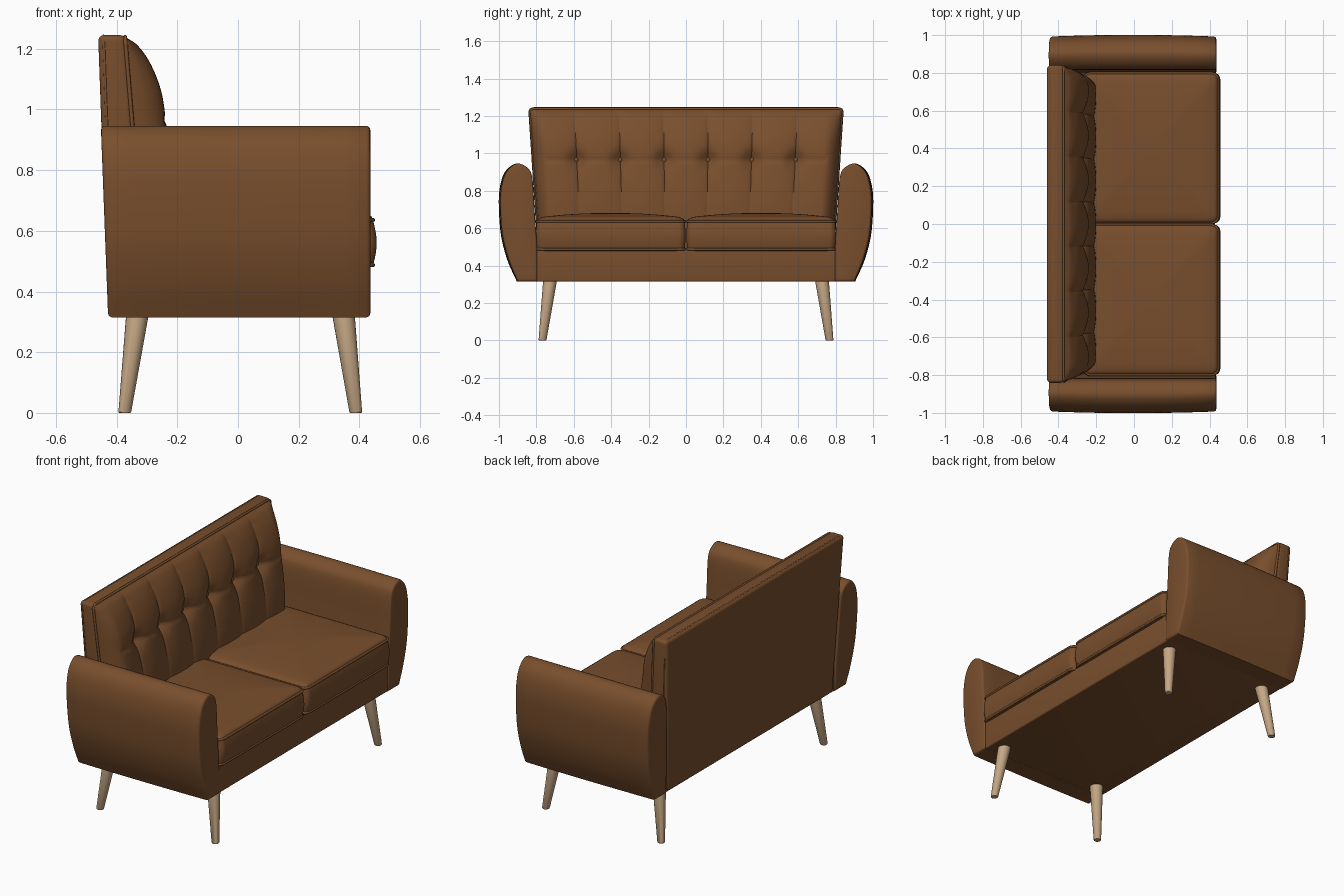
import bpy, bmesh, math
from mathutils import Vector

if "Cube" in bpy.data.objects:
    bpy.data.objects.remove(bpy.data.objects["Cube"])


def material(name, rgb):
    m = bpy.data.materials.new(name)
    m.diffuse_color = (*rgb, 1)
    m.use_nodes = True
    m.node_tree.nodes["Principled BSDF"].inputs["Base Color"].default_value = m.diffuse_color
    return m


LEATHER = material("brown leather", (0.19, 0.077, 0.026))
WOOD = material("pale wood", (0.56, 0.39, 0.235))


def finish(bm, name, mat, angle=40):
    bmesh.ops.recalc_face_normals(bm, faces=bm.faces)
    me = bpy.data.meshes.new(name)
    bm.to_mesh(me)
    bm.free()
    ob = bpy.data.objects.new(name, me)
    bpy.context.collection.objects.link(ob)
    me.materials.append(mat)
    bpy.ops.object.select_all(action='DESELECT')
    ob.select_set(True)
    bpy.context.view_layer.objects.active = ob
    bpy.ops.object.shade_smooth_by_angle(angle=math.radians(angle))
    return ob


def catmull(pts, n):
    """Smooth open curve through 2D points."""
    P = [Vector(p) for p in pts]
    P = [2 * P[0] - P[1]] + P + [2 * P[-1] - P[-2]]
    out = []
    for i in range(1, len(P) - 2):
        a, b, c, d = P[i - 1:i + 3]
        for k in range(n):
            t = k / n
            out.append(0.5 * (2 * b + (c - a) * t + (2 * a - 5 * b + 4 * c - d) * t * t
                              + (3 * b - a - 3 * c + d) * t ** 3))
    return out + [P[-2]]


def loft(bm, rings, closed=True):
    vs = [[bm.verts.new(p) for p in r] for r in rings]
    n = len(vs[0])
    for a, b in zip(vs, vs[1:]):
        for i in range(n if closed else n - 1):
            j = (i + 1) % n
            bm.faces.new((a[i], a[j], b[j], b[i]))
    return vs


def tube(name, pts, r, mat, cyclic):
    """Piping cord along a path."""
    bm = bmesh.new()
    rings, n = [], len(pts)
    for i, p in enumerate(pts):
        a = pts[(i - 1) % n] if cyclic or i else p
        b = pts[(i + 1) % n] if cyclic or i < n - 1 else p
        t = (b - a).normalized()
        ref = Vector((0, 0, 1)) if abs(t.z) < 0.8 else Vector((1, 0, 0))
        if not cyclic:
            ref = Vector((1, 0, 0))
        u = t.cross(ref).normalized()
        w = t.cross(u)
        rings.append([p + r * (u * math.cos(k * math.pi / 4) + w * math.sin(k * math.pi / 4))
                      for k in range(8)])
    loft(bm, rings + ([rings[0]] if cyclic else []))
    finish(bm, name, mat, 80)


def hexa(name, corners, bevel, mat):
    """Bevelled block from 8 corners (bottom 4, top 4)."""
    bm = bmesh.new()
    v = [bm.verts.new(c) for c in corners]
    for f in ((0, 1, 2, 3), (4, 5, 6, 7), (0, 1, 5, 4), (1, 2, 6, 5), (2, 3, 7, 6), (3, 0, 4, 7)):
        bm.faces.new([v[i] for i in f])
    bmesh.ops.recalc_face_normals(bm, faces=bm.faces)
    bmesh.ops.bevel(bm, geom=bm.edges[:], offset=bevel, segments=4, profile=0.5, affect='EDGES')
    finish(bm, name, mat)


# Seat base
hexa("seat_base", [(x, y, z) for z in (0.315, 0.49)
                   for x, y in ((-0.42, -0.8), (0.43, -0.8), (0.43, 0.8), (-0.42, 0.8))], 0.008, LEATHER)


# Back panel, leaning and widening upwards
def half_w(z):
    return 0.842 - 0.066 * (1.245 - z)


def panel_x(z):
    return -0.37 + 0.083 * (1.245 - z)


def rear_x(z):
    return -0.461 + 0.036 * (1.245 - z)


hexa("back_panel", [(x, s * half_w(z), z) for z in (0.315, 1.245)
                    for x, s in ((rear_x(z), -1), (panel_x(z), -1), (panel_x(z), 1), (rear_x(z), 1))],
     0.02, LEATHER)


# Piping around both edges of the back panel
def panel_path(fx, inset):
    path = []
    zt = 1.245 - inset
    for s in (-1, 1):
        side = [(s * (half_w(z) - inset), z) for z in (0.33, 0.6, 0.9, zt - 0.025)]
        w = half_w(zt) - inset
        side += [(s * (w - 0.025 + 0.025 * math.cos(a)), zt - 0.025 + 0.025 * math.sin(a))
                 for a in (math.pi / 8, math.pi / 4, math.pi * 3 / 8, math.pi / 2)]
        path += side if s < 0 else side[::-1]
    return [Vector((fx(z), y, z)) for y, z in path]


tube("back_front_piping", panel_path(lambda z: panel_x(z) - 0.003, 0.006), 0.007, LEATHER, False)
tube("back_rear_piping", panel_path(lambda z: rear_x(z) + 0.018, 0.003), 0.005, LEATHER, False)

# Tufted back cushion: seven pillows between six buttons
BUTTON_Z, STEP = 0.965, 0.236
BUTTON_Y = [(i - 2.5) * STEP for i in range(6)]


def tuft(y, z):
    pillow = abs(math.sin(math.pi * (y / STEP + 0.5))) ** 0.6
    fade = 0.5 + 0.5 * math.exp(-((z - BUTTON_Z) / 0.2) ** 2)
    d = 0.024 * (1 - pillow) * fade
    d += 0.006 * math.exp(-((z - BUTTON_Z) / 0.012) ** 2) * (abs(y) < 0.76)
    for b in BUTTON_Y:
        r2 = (y - b) ** 2 + (z - BUTTON_Z) ** 2
        d += 0.026 * math.exp(-r2 / 0.045 ** 2)
    return d


profile = catmull([(0.45, -0.205), (0.65, -0.2), (0.8, -0.21), (0.95, -0.235), (1.06, -0.253),
                   (1.15, -0.288), (1.21, -0.33), (1.238, -0.37)], 10)
NY = 210
rows = [[(panel_x(0.45), (2 * i / NY - 1) * 0.79, 0.45) for i in range(NY + 1)]]
for z, x in profile:
    row = []
    for i in range(NY + 1):
        t = 2 * i / NY - 1
        y = t * (half_w(z) - 0.006)
        e = min(1, (1 - abs(t)) / 0.1)
        e = math.sqrt(max(0, 1 - (1 - e) ** 2))
        base = panel_x(z) - 0.002
        depth = max(0, x - base - tuft(t * 0.826, z) * min(1, (1.245 - z) / 0.06))
        row.append((base + depth * e, y, z))
    rows.append(row)
bm = bmesh.new()
loft(bm, rows, closed=False)
finish(bm, "back_cushion", LEATHER, 60)

# Buttons
for b in BUTTON_Y:
    bm = bmesh.new()
    bmesh.ops.create_uvsphere(bm, u_segments=16, v_segments=10, radius=0.014)
    for v in bm.verts:
        v.co = Vector((v.co.x * 0.6 - 0.289, v.co.y + b * 1.0, v.co.z + BUTTON_Z))
    finish(bm, "back_button", LEATHER, 80)


# Seat cushions: rounded plan, bulging sides, crowned top, piped seams
def plan(cx, cy, hx, hy, r, n=6, m=8):
    pts = []
    for k, (sx, sy) in enumerate(((1, 1), (-1, 1), (-1, -1), (1, -1))):
        for i in range(n + 1):
            a = (k + i / n) * math.pi / 2
            pts.append(Vector((cx + sx * (hx - r) + r * math.cos(a), cy + sy * (hy - r) + r * math.sin(a), 0)))
    out = []
    for i, p in enumerate(pts):
        q = pts[(i + 1) % len(pts)]
        c = m if (q - p).length > 0.1 else 1
        out += [p.lerp(q, j / c) for j in range(c)]
    return out


for s in (-1, 1):
    cx, cy, hx, hy = 0.09, s * 0.402, 0.355, 0.396
    bm = bmesh.new()
    rings = []
    for f, z in ((0.02, 0.478), (0.95, 0.478)):
        rings.append([Vector((cx + (p.x - cx) * f, cy + (p.y - cy) * f, z)) for p in plan(cx, cy, hx, hy, 0.035)])
    for i in range(9):                                   # side wall
        t = i / 8
        g = 0.012 * math.sin(math.pi * t)
        rings.append([p + Vector((0, 0, 0.485 + 0.15 * t))
                      for p in plan(cx, cy, hx + g, hy + g * 0.25, 0.035)])
    for f in (0.985, 0.965, 0.94, 0.9, 0.84, 0.75, 0.6, 0.4, 0.2, 0.02):   # crowned top
        z = 0.635 + 0.022 * (1 - f ** 24) ** 0.5 + 0.025 * (1 - f ** 2)
        rings.append([Vector((cx + (p.x - cx) * f, cy + (p.y - cy) * f, z))
                      for p in plan(cx, cy, hx, hy, 0.035)])
    vs = loft(bm, rings)
    bm.faces.new(vs[0])
    bm.faces.new(vs[-1])
    finish(bm, "seat_cushion", LEATHER, 50)
    for z in (0.487, 0.636):
        tube("seat_piping", [p + Vector((0, 0, z)) for p in plan(cx, cy, hx, hy, 0.035)], 0.007, LEATHER, True)

# Arms: curved section lofted front to back, slightly bowed outwards
outer = catmull([(0.9, 0.315), (0.945, 0.425), (0.98, 0.56), (0.992, 0.72), (0.986, 0.82), (0.96, 0.9),
                 (0.905, 0.945), (0.85, 0.925), (0.822, 0.87), (0.81, 0.7), (0.797, 0.5), (0.795, 0.315)], 5)
centre = Vector((0.88, 0.63))
stations = [(0, 0.014), (0.002, 0.007), (0.006, 0.003), (0.014, 0)]
stations += [(i / 10, 0) for i in range(1, 10)] + [(1 - t, o) for t, o in stations[::-1]]
for s, name in ((-1, "left_arm"), (1, "right_arm")):
    bm = bmesh.new()
    rings = []
    for t, inset in stations:
        ring = []
        for p in outer:
            d = centre - p
            y = p.x + d.x / 0.11 * inset
            z = p.y + d.y / 0.315 * inset
            y += 0.009 * (1 - (2 * t - 1) ** 2) * max(0, min(1, (y - 0.85) / 0.1))
            back = -0.452 + 0.038 * (0.945 - z)
            ring.append((back + (0.436 - back) * t, s * y, z))
        rings.append(ring)
    vs = loft(bm, rings)
    bm.faces.new(vs[0])
    bm.faces.new(vs[-1])
    finish(bm, name, LEATHER, 45)

# Splayed tapered legs
for sx, name in ((1, "front_leg"), (-1, "back_leg")):
    for sy in (-1, 1):
        x0, x1 = (0.348, 0.388) if sx > 0 else (-0.332, -0.373)
        bm = bmesh.new()
        vs = loft(bm, [[(x + r * math.cos(a * math.pi / 12), sy * y + r * math.sin(a * math.pi / 12), z)
                        for a in range(24)]
                       for x, y, z, r in ((x1, 0.767, 0, 0.019), (x1, 0.767, 0.003, 0.021),
                                          (x0, 0.727, 0.32, 0.037))])
        bm.faces.new(vs[0])
        bm.faces.new(vs[-1])
        finish(bm, name, WOOD)
